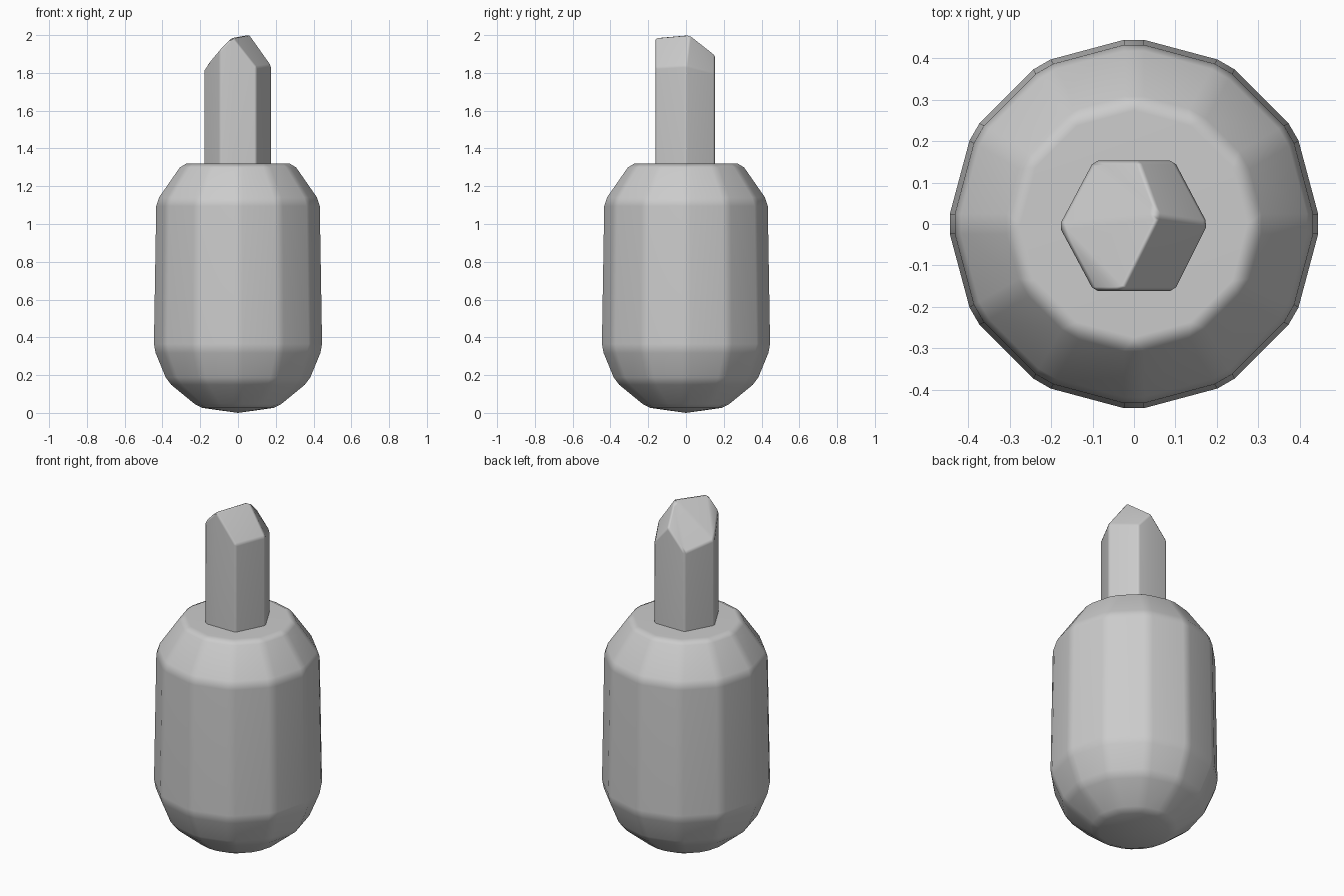
import bpy
import bmesh
from math import cos, sin, tau

default_cube = bpy.data.objects.get("Cube")
if default_cube:
    bpy.data.objects.remove(default_cube, do_unlink=True)

# Plain grey for every part
GREY = (0.6, 0.6, 0.6, 1.0)
grey = bpy.data.materials.new("light grey")
grey.use_nodes = True
grey.diffuse_color = GREY
grey.node_tree.nodes["Principled BSDF"].inputs["Base Color"].default_value = GREY


def finish(name, bm, bevel):
    """Turn a bmesh into a smooth object with slightly softened edges."""
    bmesh.ops.recalc_face_normals(bm, faces=bm.faces)
    mesh = bpy.data.meshes.new(name)
    bm.to_mesh(mesh)
    bm.free()
    mesh.materials.append(grey)
    mesh.shade_smooth()
    obj = bpy.data.objects.new(name, mesh)
    bpy.context.collection.objects.link(obj)
    mod = obj.modifiers.new("soft edges", "BEVEL")
    mod.width = bevel
    mod.segments = 1
    mod.limit_method = "ANGLE"
    mod.angle_limit = 0.2
    obj.modifiers.new("flat facets", "WEIGHTED_NORMAL")
    return obj


# Body: twelve-sided barrel with a rounded base and a flat shoulder
SIDES = 12
profile = [(0.215, 0.03), (0.38, 0.165), (0.452, 0.34), (0.439, 1.12), (0.3, 1.32)]
bm = bmesh.new()
rings = [[bm.verts.new((r * cos(tau * i / SIDES), r * sin(tau * i / SIDES), z))
          for i in range(SIDES)] for r, z in profile]
tip = bm.verts.new((0, 0, 0))
for i in range(SIDES):
    j = (i + 1) % SIDES
    bm.faces.new((tip, rings[0][j], rings[0][i]))
    for low, high in zip(rings, rings[1:]):
        bm.faces.new((low[i], low[j], high[j], high[i]))
bm.faces.new(rings[-1])
finish("body", bm, 0.025)

# Neck: six-sided post whose top is chipped into slanted facets
rim = [(0.178, 0, 1.84), (0.097, 0.153, 1.80), (0.01, 0.153, 1.90),
       (-0.097, 0.153, 1.78), (-0.181, -0.005, 1.82), (-0.097, -0.162, 1.92),
       (-0.03, -0.162, 1.99), (0.097, -0.162, 1.83)]
bm = bmesh.new()
top = [bm.verts.new(p) for p in rim]
base = [bm.verts.new((x, y, 1.30)) for x, y, z in rim]
peak = bm.verts.new((0.06, 0.02, 2.006))
for i in range(len(rim)):
    j = (i + 1) % len(rim)
    bm.faces.new((base[i], base[j], top[j], top[i]))
right, right_back, back, left_back, left, left_front, front, right_front = top
for facet in ((peak, right, right_back, back), (peak, back, left_back),
              (peak, left_back, left), (peak, left, front),
              (left, left_front, front), (peak, front, right_front, right)):
    bm.faces.new(facet)
bm.faces.new(base)
finish("neck", bm, 0.01)
